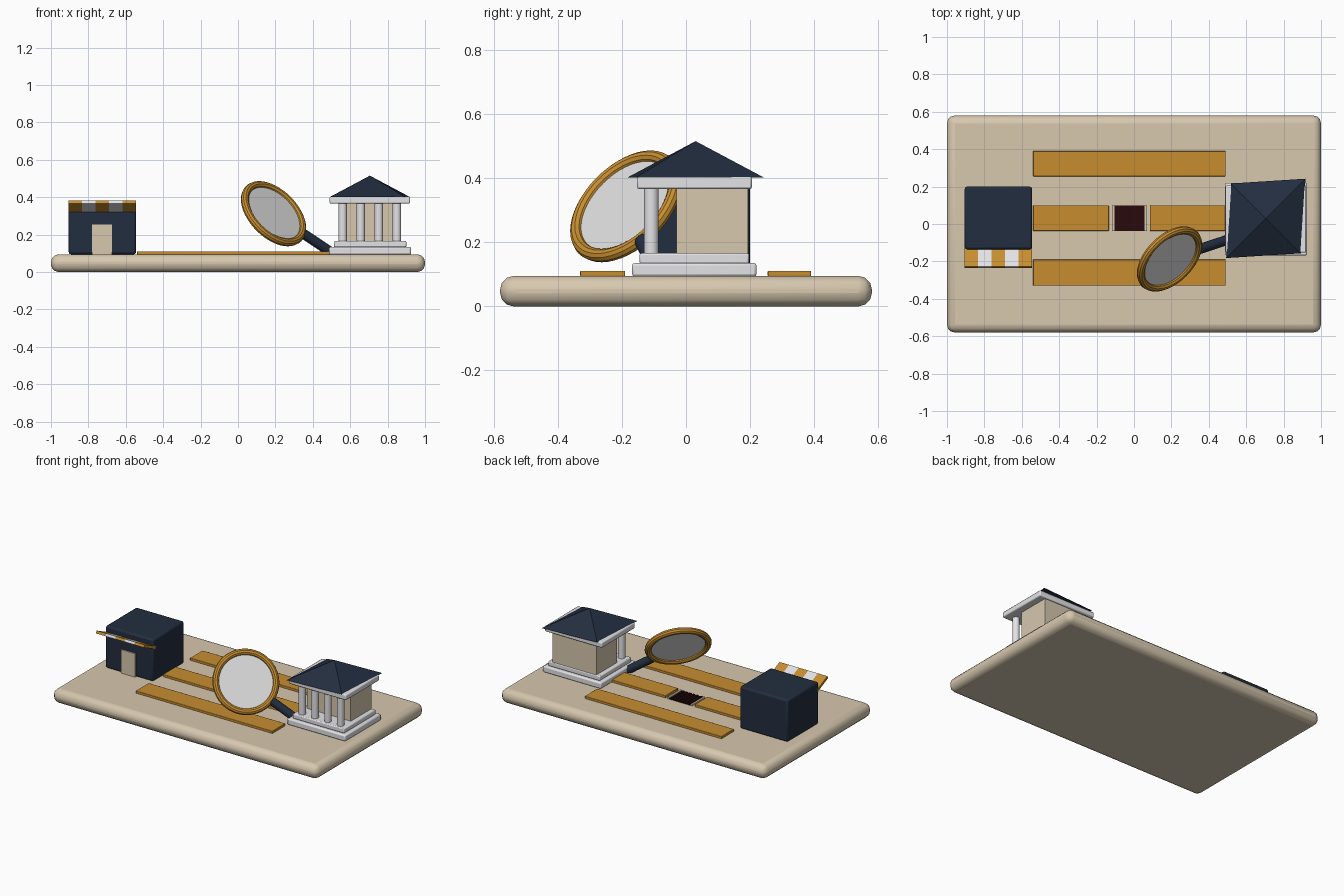
import bpy, bmesh, math
from mathutils import Vector, Matrix

cube = bpy.data.objects.get("Cube")
if cube:
    bpy.data.objects.remove(cube, do_unlink=True)


def material(name, rgb):
    m = bpy.data.materials.new(name)
    m.use_nodes = True
    m.diffuse_color = (*rgb, 1)
    bsdf = next(n for n in m.node_tree.nodes if n.type == 'BSDF_PRINCIPLED')
    bsdf.inputs["Base Color"].default_value = (*rgb, 1)
    return m


TAN = material("sand", (0.68, 0.58, 0.43))
NAVY = material("navy", (0.016, 0.027, 0.05))
GOLD = material("gold", (0.57, 0.27, 0.03))
WHITE = material("white_stone", (0.78, 0.78, 0.81))
GLASS = material("pale_glass", (0.72, 0.72, 0.72))
DARK = material("dark_maroon", (0.02, 0.003, 0.004))


def finish(name, bm, mat, matrix=Matrix(), bevel=0, segments=2, smooth=True):
    bm.normal_update()
    mesh = bpy.data.meshes.new(name)
    bm.to_mesh(mesh)
    bm.free()
    mesh.materials.append(mat)
    ob = bpy.data.objects.new(name, mesh)
    bpy.context.collection.objects.link(ob)
    ob.matrix_world = matrix
    if bevel:
        mod = ob.modifiers.new("soft_edges", 'BEVEL')
        mod.width = bevel
        mod.segments = segments
    if smooth:
        bpy.ops.object.select_all(action='DESELECT')
        ob.select_set(True)
        bpy.context.view_layer.objects.active = ob
        bpy.ops.object.shade_smooth_by_angle(angle=math.radians(35))
    return ob


def box(name, x, y, z, mat, bevel=0.0, segments=2, tilt=0.0):
    """Box from (min, max) ranges, optionally tilted about its own x axis."""
    bm = bmesh.new()
    bmesh.ops.create_cube(bm, size=1)
    bmesh.ops.scale(bm, verts=bm.verts, vec=(x[1] - x[0], y[1] - y[0], z[1] - z[0]))
    centre = Vector((sum(x), sum(y), sum(z))) / 2
    matrix = Matrix.Translation(centre) @ Matrix.Rotation(tilt, 4, 'X')
    return finish(name, bm, mat, matrix, bevel, segments, bevel > 0)


def rod(name, start, end, radius, mat, sides=24, bevel=0.0):
    start, end = Vector(start), Vector(end)
    axis = end - start
    bm = bmesh.new()
    bmesh.ops.create_cone(bm, cap_ends=True, segments=sides, radius1=radius,
                          radius2=radius, depth=axis.length)
    matrix = Matrix.Translation((start + end) / 2) @ axis.to_track_quat('Z', 'Y').to_matrix().to_4x4()
    return finish(name, bm, mat, matrix, bevel)


FLOOR = 0.095

# Base board
box("base_board", (-1, 1), (-0.58, 0.58), (0, FLOOR), TAN, 0.042, 3)

# Shop with door and striped awning
box("shop_body", (-0.905, -0.545), (-0.135, 0.2), (FLOOR, 0.382), NAVY, 0.012)
box("shop_door", (-0.78, -0.675), (-0.143, -0.13), (FLOOR, 0.255), TAN)
for i in range(5):
    left = -0.905 + i * 0.072
    box(f"awning_stripe_{i + 1}", (left, left + 0.072), (-0.238, -0.102), (0.338, 0.356),
        WHITE if i % 2 else GOLD, tilt=math.radians(-25))

# Path strips
for name, x, y in (("back_path", (-0.54, 0.49), (0.255, 0.39)),
                   ("front_path", (-0.54, 0.49), (-0.33, -0.19)),
                   ("middle_path_right", (-0.54, -0.135), (-0.037, 0.1)),
                   ("middle_path_left", (0.085, 0.49), (-0.037, 0.1))):
    box(name, x, y, (FLOOR - 0.002, 0.111), GOLD, 0.003)

# Dark gap in the middle path, with slats and side rails
box("gap_plate", (-0.105, 0.057), (-0.037, 0.1), (FLOOR - 0.002, 0.1), DARK)
for i in range(6):
    x = -0.098 + i * 0.027
    box(f"gap_slat_{i + 1}", (x, x + 0.014), (-0.035, 0.098), (0.098, 0.105), DARK)
for side, x in (("right", -0.118), ("left", 0.057)):
    box(f"gap_rail_{side}", (x, x + 0.013), (-0.037, 0.1), (FLOOR - 0.002, 0.105), TAN)

# Temple: steps, chamber, columns, lintel
box("temple_lower_step", (0.487, 0.925), (-0.168, 0.22), (FLOOR - 0.002, 0.135), WHITE, 0.008)
box("temple_upper_step", (0.512, 0.9), (-0.145, 0.197), (0.133, 0.166), WHITE, 0.006)
box("temple_chamber", (0.54, 0.87), (-0.03, 0.193), (0.164, 0.37), TAN)
for i in range(4):
    x = 0.56 + i * 0.0965
    rod(f"temple_column_{i + 1}", (x, -0.108, 0.164), (x, -0.108, 0.37), 0.0225, WHITE)
box("temple_lintel", (0.49, 0.92), (-0.153, 0.206), (0.366, 0.404), WHITE, 0.007)

# Temple roof: four-sided pyramid, slightly skewed
bm = bmesh.new()
bmesh.ops.create_cone(bm, cap_ends=True, segments=4, radius1=1, radius2=0, depth=1)
corner = max(bm.verts, key=lambda v: v.co.xy.length).co
bmesh.ops.rotate(bm, verts=bm.verts,
                 matrix=Matrix.Rotation(-math.atan2(corner.y, corner.x), 3, 'Z'))
bmesh.ops.scale(bm, verts=bm.verts, vec=(0.3, 0.264, 0.113))
finish("temple_roof", bm, NAVY,
       Matrix.Translation((0.705, 0.03, 0.459)) @ Matrix.Rotation(math.radians(45), 4, 'Z'),
       smooth=False)

# Magnifying glass: ring, lens, handle
centre = Vector((0.19, -0.187, 0.312))
facing = Vector((1, -1, 1)).normalized()
bm = bmesh.new()
around, tube, major, minor = 48, 10, 0.188, 0.021
rings = []
for i in range(around):
    turn = Matrix.Rotation(math.tau * i / around, 3, 'Z')
    rings.append([bm.verts.new(turn @ Vector((major + minor * math.cos(math.tau * j / tube), 0,
                                              minor * math.sin(math.tau * j / tube))))
                  for j in range(tube)])
for i in range(around):
    a, b = rings[i], rings[(i + 1) % around]
    for j in range(tube):
        k = (j + 1) % tube
        bm.faces.new((a[j], b[j], b[k], a[k]))
finish("magnifier_ring", bm, GOLD,
       Matrix.Translation(centre) @ facing.to_track_quat('Z', 'Y').to_matrix().to_4x4())
rod("magnifier_lens", centre - facing * 0.005, centre + facing * 0.005, 0.18, GLASS, 48)
along = Vector((1, 0.33, -0.67)).normalized()
rod("magnifier_handle", centre + along * 0.198, centre + along * 0.395, 0.027, NAVY, 20, 0.005)
